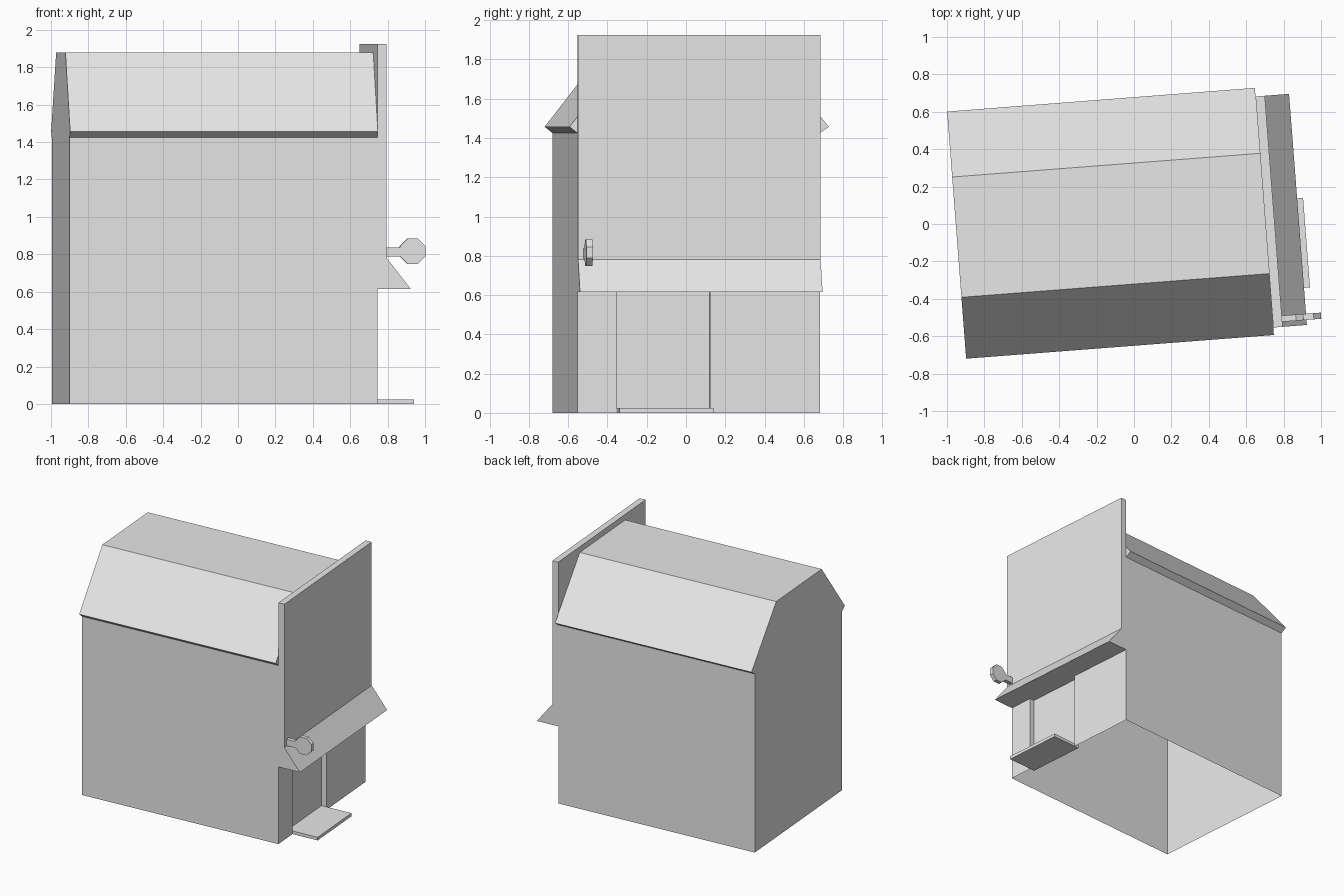
import bpy, bmesh, math
from mathutils import Matrix

if "Cube" in bpy.data.objects:
    bpy.data.objects.remove(bpy.data.objects["Cube"])

ROT = Matrix.Rotation(math.radians(4.4), 4, 'Z')   # whole shop is turned slightly

grey = bpy.data.materials.new("plain_grey")
grey.diffuse_color = (0.8, 0.8, 0.8, 1)
grey.use_nodes = True
grey.node_tree.nodes["Principled BSDF"].inputs["Base Color"].default_value = grey.diffuse_color


def finish(name, bm):
    bmesh.ops.remove_doubles(bm, verts=bm.verts, dist=1e-4)
    bmesh.ops.recalc_face_normals(bm, faces=bm.faces)
    bm.transform(ROT)
    me = bpy.data.meshes.new(name)
    bm.to_mesh(me)
    bm.free()
    me.materials.append(grey)
    ob = bpy.data.objects.new(name, me)
    bpy.context.collection.objects.link(ob)
    return ob


def face(bm, pts):
    return bm.faces.new([bm.verts.new(p) for p in pts])


def prism(name, base, offset):
    """Closed solid: a flat outline pushed along an offset."""
    bm = bmesh.new()
    f = face(bm, base)
    r = bmesh.ops.extrude_face_region(bm, geom=[f], use_keep_orig=True)
    vs = [g for g in r["geom"] if isinstance(g, bmesh.types.BMVert)]
    bmesh.ops.translate(bm, verts=vs, vec=offset)
    return finish(name, bm)


def box(name, x0, x1, y0, y1, z0, z1):
    base = [(x0, y0, z0), (x1, y0, z0), (x1, y1, z0), (x0, y1, z0)]
    return prism(name, base, (0, 0, z1 - z0))


# Main dimensions
XL, XR = -0.95, 0.70          # end walls
YF, YB = -0.609, 0.63         # front and back walls
D0, D1, XD = -0.41, 0.07, 0.66  # doorway sides and recess plane
H = 0.615                     # doorway height

# Building shell: hollow, open underneath, with gambrel roof
profile = [(YF, 0), (YF, 1.425), (-0.649, 1.457), (-0.32, 1.88),
           (0.325, 1.88), (0.676, 1.457), (YB, 1.425), (YB, 0)]
bm = bmesh.new()
for (ya, za), (yb, zb) in zip(profile, profile[1:]):
    face(bm, [(XL, ya, za), (XR, ya, za), (XR, yb, zb), (XL, yb, zb)])
face(bm, [(XL, y, z) for y, z in profile])

# Shop end: upper wall, two side panels and a shallow door recess
upper = [(YF, H)] + profile[1:-1] + [(YB, H), (D1, H), (D0, H)]
face(bm, [(XR, y, z) for y, z in upper])
for x, ya, yb in ((XR, YF, D0), (XD, D0, D1), (XR, D1, YB)):
    face(bm, [(x, ya, 0), (x, yb, 0), (x, yb, H), (x, ya, H)])
for y in (D0, D1):
    face(bm, [(XD, y, 0), (XR, y, 0), (XR, y, H), (XD, y, H)])
face(bm, [(XD, D0, H), (XR, D0, H), (XR, D1, H), (XD, D1, H)])
finish("building_shell", bm)

# Tall false front above the shop window
box("false_front", XR, 0.75, YF, YB, H, 1.925)

# Wedge awning
prism("awning", [(0.75, YF, H), (0.88, YF, H), (0.75, YF, 0.78)], (0, YB - YF, 0))

# Door step
box("door_step", XD, 0.912, D0, D1, 0, 0.025)

# Hanging sign: bracket and octagonal disc
box("sign_bracket", 0.75, 0.84, -0.582, -0.549, 0.787, 0.837)
R = 0.0675 / math.cos(math.pi / 8)
octagon = [(0.892 + R * math.cos(a), -0.582, 0.816 + R * math.sin(a))
           for a in (math.pi / 8 + i * math.pi / 4 for i in range(8))]
prism("sign_disc", octagon, (0, 0.033, 0))
